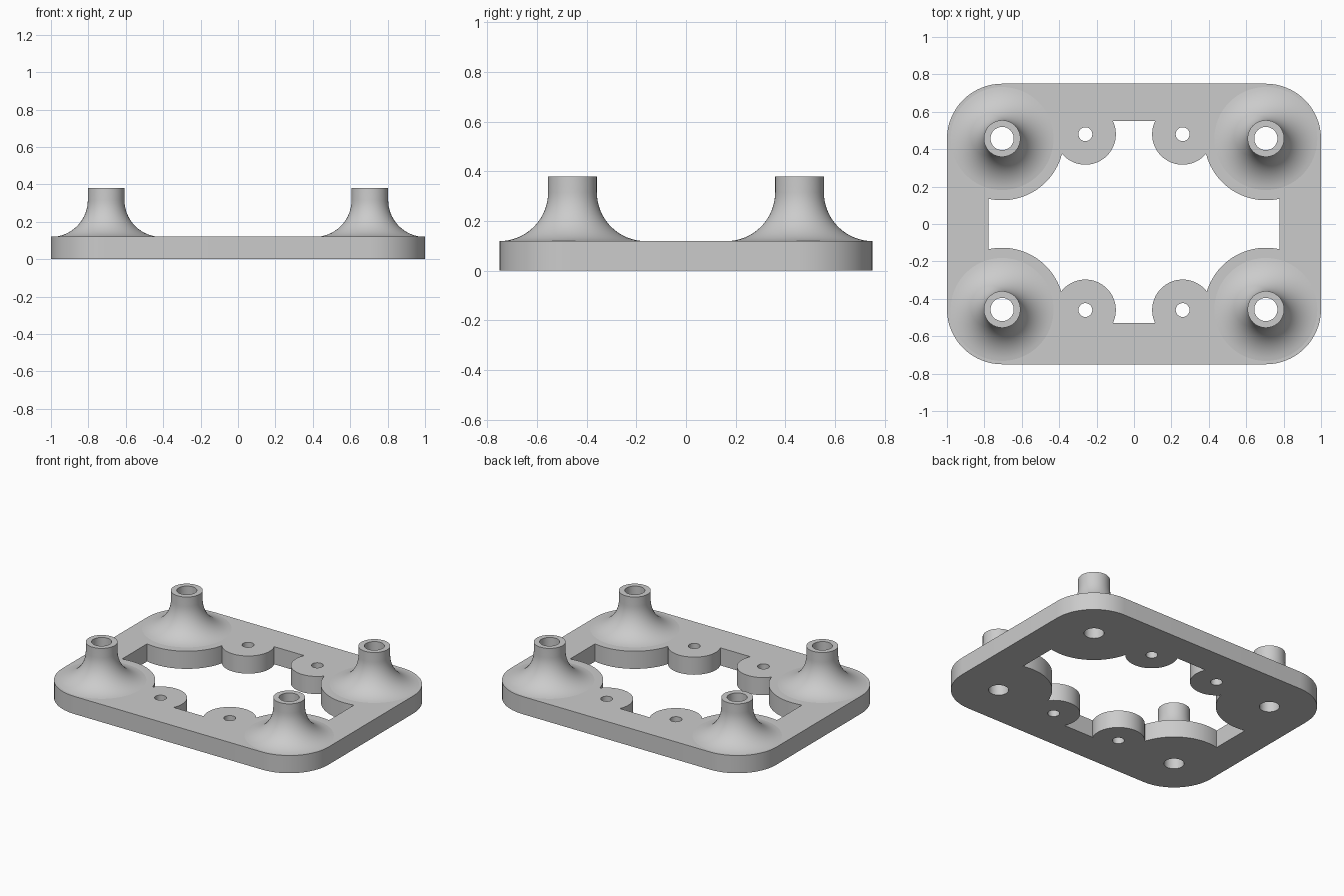
import bpy, bmesh
from math import pi, sin, cos, radians

if "Cube" in bpy.data.objects:
    bpy.data.objects.remove(bpy.data.objects["Cube"])

THICK = 0.12
POST_X, POST_Y = 0.705, 0.457
BORE, POST_R, POST_TOP = 0.062, 0.098, 0.38
FILLET, FILLET_Z = 0.197, 0.316
CORNERS = [(sx, sy) for sx in (-1, 1) for sy in (-1, 1)]
EARS = [(sx * 0.26, y) for sx in (-1, 1) for y in (-0.46, 0.48)]

grey = bpy.data.materials.new("light grey")
grey.use_nodes = True
grey.diffuse_color = (0.6, 0.6, 0.6, 1)
grey.node_tree.nodes["Principled BSDF"].inputs["Base Color"].default_value = (0.6, 0.6, 0.6, 1)


def add_object(name, bm):
    bmesh.ops.recalc_face_normals(bm, faces=bm.faces)
    mesh = bpy.data.meshes.new(name)
    bm.to_mesh(mesh)
    bm.free()
    mesh.materials.append(grey)
    obj = bpy.data.objects.new(name, mesh)
    bpy.context.collection.objects.link(obj)
    return obj


def prism(name, outline, z0, z1):
    bm = bmesh.new()
    face = bm.faces.new([bm.verts.new((x, y, z0)) for x, y in outline])
    top = bmesh.ops.extrude_face_region(bm, geom=[face])["geom"]
    bmesh.ops.translate(bm, vec=(0, 0, z1 - z0),
                        verts=[v for v in top if isinstance(v, bmesh.types.BMVert)])
    return add_object(name, bm)


def circle(cx, cy, r, n=64):
    return [(cx + r * cos(2 * pi * i / n), cy + r * sin(2 * pi * i / n)) for i in range(n)]


def cut(target, cutter):
    cutter.hide_render = True
    mod = target.modifiers.new("cut", "BOOLEAN")
    mod.operation, mod.solver, mod.object = "DIFFERENCE", "EXACT", cutter
    select(target)
    bpy.ops.object.modifier_apply(modifier=mod.name)
    bpy.data.objects.remove(cutter)


def select(obj):
    bpy.ops.object.select_all(action="DESELECT")
    obj.select_set(True)
    bpy.context.view_layer.objects.active = obj


def smooth(obj):
    select(obj)
    bpy.ops.object.shade_smooth_by_angle(angle=radians(30))


# Base plate with rounded corners
outline = []
for quarter, (sx, sy) in enumerate([(1, 1), (-1, 1), (-1, -1), (1, -1)]):
    for i in range(17):
        a = pi / 2 * (quarter + i / 16)
        outline.append((sx * POST_X + 0.295 * cos(a), sy * 0.455 + 0.295 * sin(a)))
plate = prism("base_plate", outline, 0, THICK)

# Central opening, leaving round lands at the posts and screw ears
opening = prism("opening_cutter",
                [(-0.778, -0.53), (0.778, -0.53), (0.778, 0.55), (-0.778, 0.55)], -0.1, 0.3)
for sx, sy in CORNERS:
    cut(opening, prism("land", circle(sx * POST_X, sy * POST_Y, 0.33, 96), -0.2, 0.4))
for x, y in EARS:
    cut(opening, prism("ear", circle(x, y, 0.163), -0.2, 0.4))
cut(plate, opening)

# Through holes
for sx, sy in CORNERS:
    cut(plate, prism("bore", circle(sx * POST_X, sy * POST_Y, BORE), -0.1, 0.3))
for x, y in EARS:
    cut(plate, prism("screw_hole", circle(x, y, 0.037, 48), -0.1, 0.3))
smooth(plate)

# Hollow posts with flared feet, turned from a profile
foot_angle = math_end = pi / 2 - 0.1
profile = [(BORE, THICK), (BORE, POST_TOP), (POST_R, POST_TOP)]
for i in range(17):
    a = foot_angle * i / 16
    profile.append((POST_R + FILLET * (1 - cos(a)), FILLET_Z - FILLET * sin(a)))
profile[-1] = (profile[-1][0], THICK)

for sx, sy in CORNERS:
    bm = bmesh.new()
    verts = [bm.verts.new((r, 0, z)) for r, z in profile]
    edges = [bm.edges.new(pair) for pair in zip(verts, verts[1:])]
    bmesh.ops.spin(bm, geom=verts + edges, cent=(0, 0, 0), axis=(0, 0, 1),
                   angle=2 * pi, steps=64, use_merge=True)
    bmesh.ops.remove_doubles(bm, verts=bm.verts, dist=0.0001)
    side = "left" if sx > 0 else "right"
    end = "back" if sy > 0 else "front"
    post = add_object(f"{end}_{side}_post", bm)
    post.location = (sx * POST_X, sy * POST_Y, 0)
    smooth(post)
